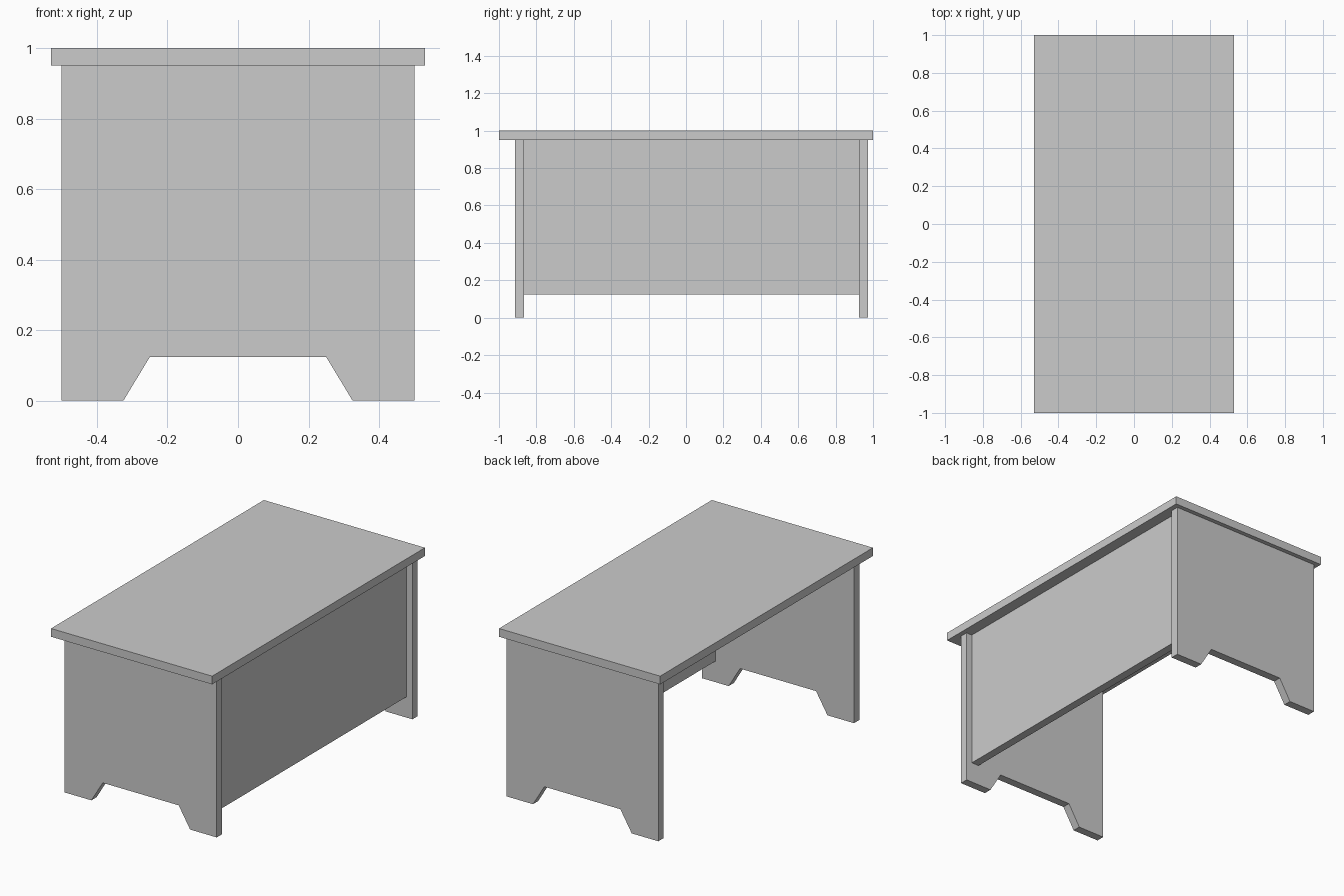
import bpy, bmesh

if "Cube" in bpy.data.objects:
    bpy.data.objects.remove(bpy.data.objects["Cube"])

THICK = 0.049
TOP_Z = 1.0 - THICK
RISE = 0.124


def extrude(name, profile, y0, y1):
    """Extrude an XZ outline along Y from y0 to y1."""
    bm = bmesh.new()
    face = bm.faces.new([bm.verts.new((x, y0, z)) for x, z in profile])
    ext = bmesh.ops.extrude_face_region(bm, geom=[face])
    moved = [v for v in ext["geom"] if isinstance(v, bmesh.types.BMVert)]
    bmesh.ops.translate(bm, verts=moved, vec=(0, y1 - y0, 0))
    bmesh.ops.recalc_face_normals(bm, faces=bm.faces)
    mesh = bpy.data.meshes.new(name)
    bm.to_mesh(mesh)
    bm.free()
    obj = bpy.data.objects.new(name, mesh)
    bpy.context.collection.objects.link(obj)
    return obj


def rect(x0, x1, z0, z1):
    return [(x0, z0), (x1, z0), (x1, z1), (x0, z1)]


# Overhanging desk top
extrude("desk_top", rect(-0.53, 0.53, TOP_Z, 1.0), -1.0, 1.0)

# End panels with a trapezoid foot cutout
right_half = [(0.25, RISE), (0.325, 0), (0.5, 0), (0.5, TOP_Z)]
end_profile = right_half + [(-x, z) for x, z in reversed(right_half)]
front_inner, back_inner = -0.865, 0.925
extrude("front_end_panel", end_profile, front_inner - THICK, front_inner)
extrude("back_end_panel", end_profile, back_inner, back_inner + THICK)

# Modesty panel between the ends, set in slightly from the right edge
extrude("modesty_panel", rect(0.413, 0.462, RISE, TOP_Z), front_inner, back_inner)
